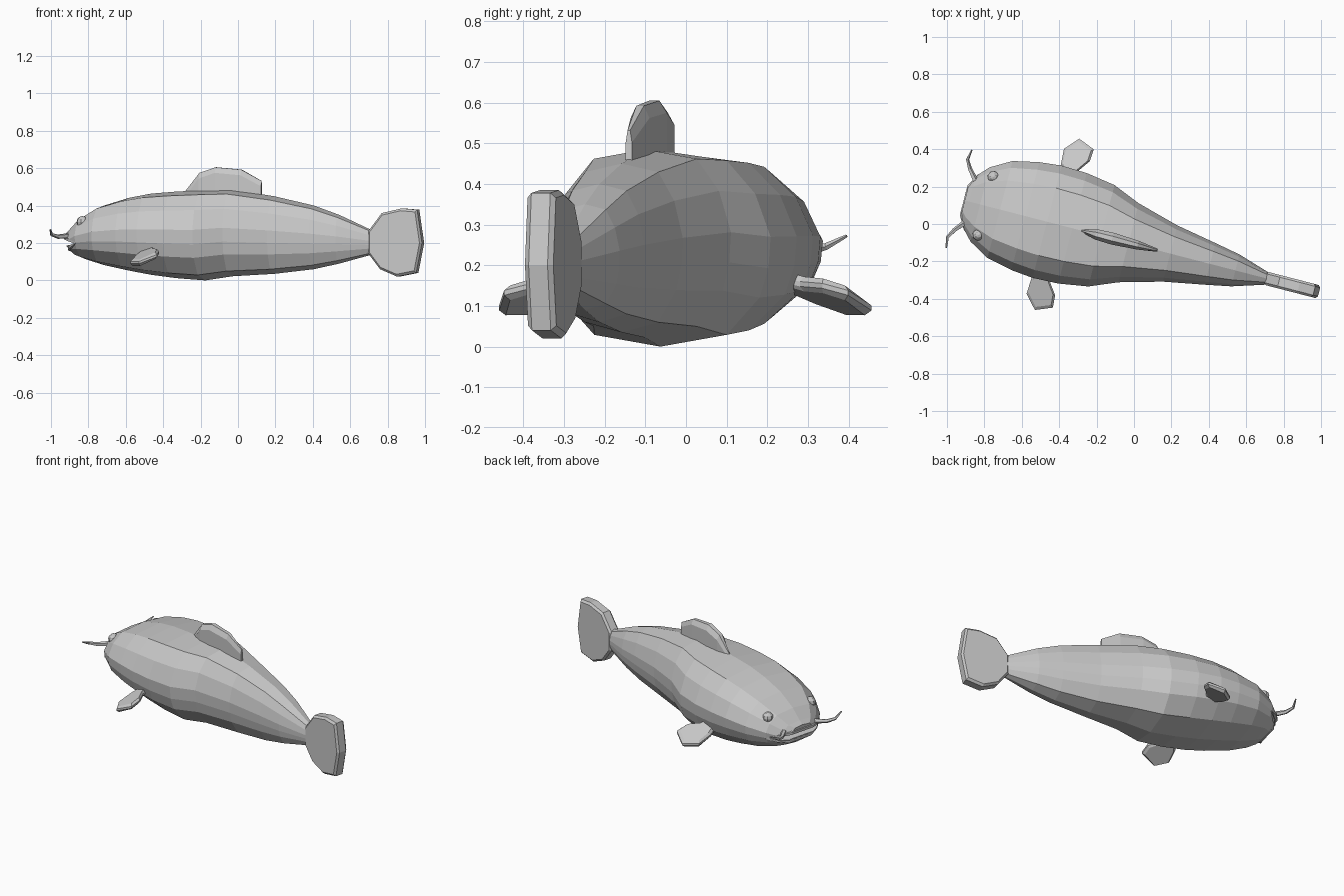
import bpy, bmesh, math
from mathutils import Vector

cube = bpy.data.objects.get("Cube")
if cube:
    bpy.data.objects.remove(cube, do_unlink=True)

grey = bpy.data.materials.new("plain grey")
grey.use_nodes = True
grey.diffuse_color = (0.58, 0.58, 0.58, 1)
grey.node_tree.nodes["Principled BSDF"].inputs["Base Color"].default_value = (0.58, 0.58, 0.58, 1)

# The fish is built straight along x, head at -x, then every part is turned
TURN = -0.253
OFFSET = (0, -0.108, 0)


def finish(name, bm):
    bmesh.ops.recalc_face_normals(bm, faces=bm.faces)
    mesh = bpy.data.meshes.new(name)
    bm.to_mesh(mesh)
    bm.free()
    mesh.materials.append(grey)
    ob = bpy.data.objects.new(name, mesh)
    bpy.context.collection.objects.link(ob)
    ob.location = OFFSET
    ob.rotation_euler = (0, 0, TURN)
    return ob


def loft(name, rings):
    """Skin a row of equal-length point rings and cap both ends."""
    bm = bmesh.new()
    rows = [[bm.verts.new(p) for p in ring] for ring in rings]
    n = len(rows[0])
    for a, b in zip(rows, rows[1:]):
        for i in range(n):
            j = (i + 1) % n
            bm.faces.new((a[i], a[j], b[j], b[i]))
    bm.faces.new(rows[0])
    bm.faces.new(rows[-1])
    return finish(name, bm)


def tube(name, path, radii, sides=5):
    pts = [Vector(p) for p in path]
    rings = []
    for i, p in enumerate(pts):
        d = (pts[min(i + 1, len(pts) - 1)] - pts[max(i - 1, 0)]).normalized()
        side = d.cross(Vector((0, 0, 1))).normalized()
        up = side.cross(d)
        angles = [2 * math.pi * k / sides for k in range(sides)]
        rings.append([p + radii[i] * (side * math.cos(t) + up * math.sin(t)) for t in angles])
    return loft(name, rings)


def upright_fin(name, outline, half, rim, inset):
    """Upright slab: full-size middle outline, flatter side faces."""
    cx = sum(p[0] for p in outline) / len(outline)
    cz = sum(p[1] for p in outline) / len(outline)

    def ring(y, s):
        return [(cx + (x - cx) * s, y, cz + (z - cz) * s) for x, z in outline]
    return loft(name, [ring(-half, inset), ring(-rim, 1), ring(rim, 1), ring(half, inset)])


# Body: x, half width, top, bottom, backward lean of the lower jaw
stations = [
    (-0.935, 0.09, 0.258, 0.140, 0.04), (-0.91, 0.14, 0.278, 0.130, 0.03),
    (-0.85, 0.205, 0.335, 0.113, 0.01), (-0.74, 0.268, 0.400, 0.082, 0),
    (-0.60, 0.298, 0.442, 0.052, 0), (-0.48, 0.310, 0.464, 0.030, 0),
    (-0.34, 0.305, 0.475, 0.012, 0), (-0.18, 0.280, 0.482, 0.000, 0),
    (-0.03, 0.218, 0.485, 0.022, 0), (0.20, 0.155, 0.450, 0.035, 0),
    (0.42, 0.115, 0.400, 0.060, 0), (0.56, 0.088, 0.350, 0.090, 0),
    (0.74, 0.032, 0.268, 0.138, 0),
]
half_section = [(0, 1), (0.6, 0.9), (0.86, 0.56), (1, 0.12),
                (0.98, -0.2), (0.9, -0.5), (0.6, -0.88), (0, -1)]
section = half_section + [(-y, z) for y, z in half_section[-2:0:-1]]
rings = []
for x, w, top, bottom, lean in stations:
    mid, h = (top + bottom) / 2, (top - bottom) / 2
    rings.append([(x + lean * max(0, -z), y * w, mid + z * h) for y, z in section])
body = loft("body", rings)

# Mouth: wedge cut into the blunt snout
wedge = [(-1.1, 0.255), (-0.84, 0.197), (-1.1, 0.160)]
cutter = loft("mouth_cutter", [[(x, y, z) for x, z in wedge] for y in (-0.4, 0.4)])
cutter.hide_render = True
cut = body.modifiers.new("mouth", 'BOOLEAN')
cut.operation = 'DIFFERENCE'
cut.object = cutter
bpy.context.view_layer.objects.active = body
bpy.ops.object.modifier_apply(modifier=cut.name)
bpy.data.objects.remove(cutter, do_unlink=True)

# Lips following the snout
half_lip = [(-0.930, 0.08), (-0.895, 0.145), (-0.845, 0.198)]
lip = [(x, -y) for x, y in reversed(half_lip)] + half_lip
lip_radii = [0.006, 0.011, 0.013, 0.013, 0.011, 0.006]
for name, dx, front_z in (("upper_lip", 0, 0.228), ("lower_lip", 0.022, 0.168)):
    path = []
    for x, y in lip:
        t = (x + 0.93) / 0.085
        path.append((x + dx * (1 - t), y, front_z + (0.2 - front_z) * t))
    tube(name, path, lip_radii)

# Tail fin
upright_fin("tail_fin",
            [(0.725, 0.145), (0.79, 0.06), (0.885, 0.02), (0.99, 0.04), (1.022, 0.20),
             (0.995, 0.378), (0.91, 0.385), (0.80, 0.36), (0.725, 0.262)],
            0.036, 0.024, 0.93)

# Dorsal fin: lens-shaped from above, narrow at front and rear
dorsal = [(-0.29, 0.478, 0.006), (-0.21, 0.575, 0.028), (-0.12, 0.605, 0.032),
          (0.02, 0.592, 0.024), (0.13, 0.532, 0.008)]
loft("dorsal_fin", [[(x, -w, 0.43), (x, -w, z - 0.03), (x, -w * 0.4, z),
                     (x, w * 0.4, z), (x, w, z - 0.03), (x, w, 0.43)]
                    for x, z, w in dorsal])

# Paired parts
paddle = [(-0.46, 0.24), (-0.485, 0.31), (-0.49, 0.40), (-0.425, 0.473),
          (-0.335, 0.437), (-0.34, 0.37), (-0.39, 0.30), (-0.40, 0.24)]
for side, tag in ((1, "left"), (-1, "right")):
    # Pectoral paddle, drooping outward and raised at the rear
    def paddle_ring(dz, s):
        return [(-0.42 + (x + 0.42) * s, side * (0.36 + (y - 0.36) * s),
                 0.145 - 0.28 * (y - 0.30) + 0.3 * (x + 0.42) + dz) for x, y in paddle]
    loft(tag + "_pectoral_fin", [paddle_ring(-0.018, 0.85), paddle_ring(-0.006, 1),
                                 paddle_ring(0.006, 1), paddle_ring(0.018, 0.85)])

    # Whisker at the corner of the upper lip
    tube(tag + "_whisker",
         [(-0.90, side * 0.11, 0.238), (-0.95, side * 0.17, 0.234),
          (-0.975, side * 0.215, 0.246), (-0.966, side * 0.27, 0.272)],
         [0.016, 0.012, 0.009, 0.004])

    # Bulging eye
    bm = bmesh.new()
    bmesh.ops.create_uvsphere(bm, u_segments=8, v_segments=6, radius=0.032)
    bmesh.ops.translate(bm, vec=(-0.818, side * 0.16, 0.312), verts=bm.verts)
    finish(tag + "_eye", bm)
